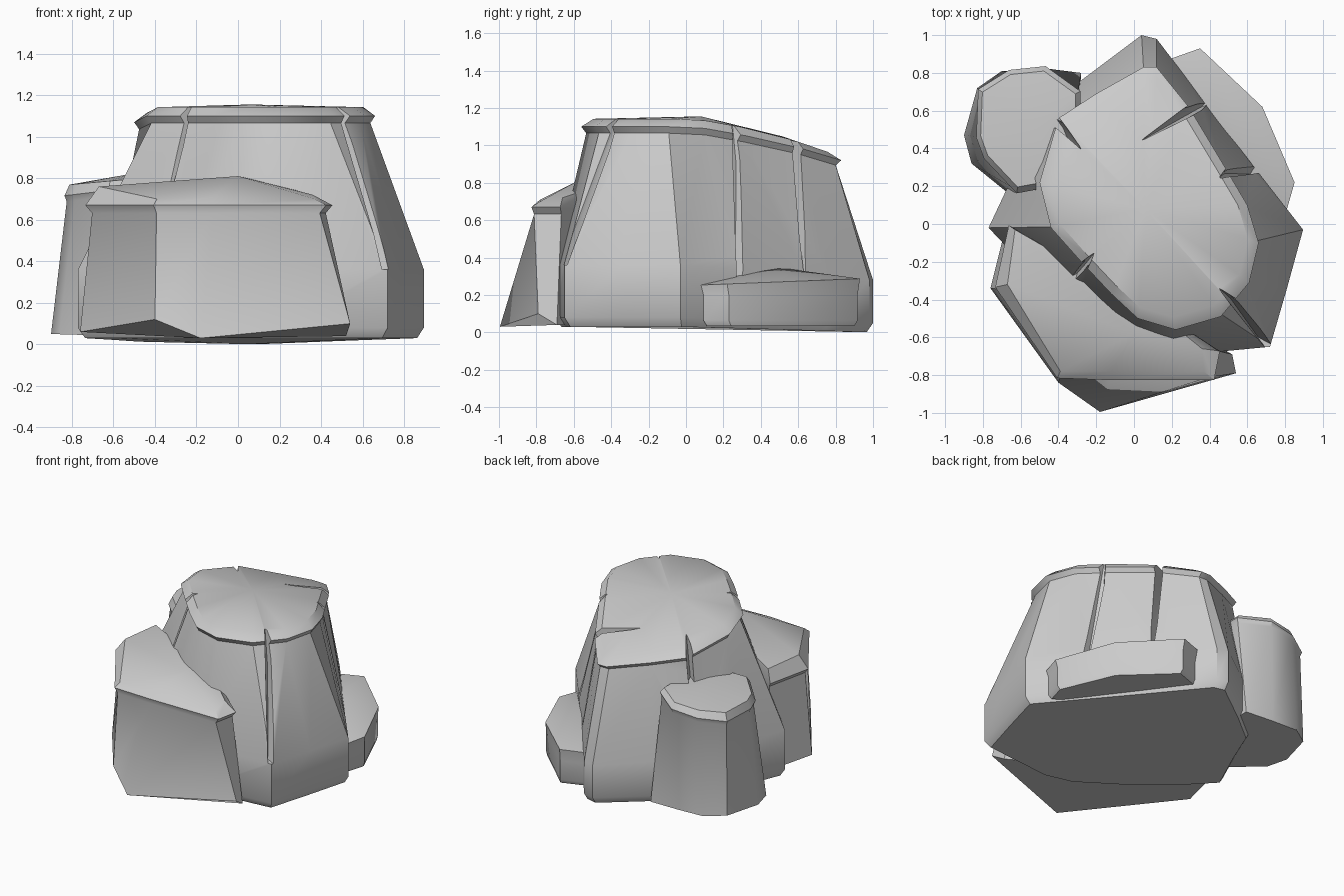
import bpy, bmesh, math
from mathutils import Vector

if "Cube" in bpy.data.objects:
    bpy.data.objects.remove(bpy.data.objects["Cube"])

stone = bpy.data.materials.new("grey stone")
stone.diffuse_color = (0.6, 0.6, 0.6, 1)
stone.use_nodes = True
stone.node_tree.nodes["Principled BSDF"].inputs["Base Color"].default_value = stone.diffuse_color


def finish(name, bm):
    bmesh.ops.recalc_face_normals(bm, faces=bm.faces)
    me = bpy.data.meshes.new(name)
    bm.to_mesh(me)
    bm.free()
    me.materials.append(stone)
    ob = bpy.data.objects.new(name, me)
    bpy.context.collection.objects.link(ob)
    return ob


def ring(outline, scale, z):
    """Outline scaled about its middle; z is a number or a function of x, y."""
    cx = sum(p[0] for p in outline) / len(outline)
    cy = sum(p[1] for p in outline) / len(outline)
    pts = [(cx + (x - cx) * scale, cy + (y - cy) * scale) for x, y in outline]
    return [(x, y, z(x, y) if callable(z) else z) for x, y in pts]


def loft(name, rings, peak):
    bm = bmesh.new()
    loops = [[bm.verts.new(p) for p in r] for r in rings]
    n = len(loops[0])
    for a, b in zip(loops, loops[1:]):
        for i in range(n):
            j = (i + 1) % n
            bm.faces.new((a[i], a[j], b[j], b[i]))
    bm.faces.new(loops[0][::-1])
    tip = bm.verts.new(peak)
    for i in range(n):
        bm.faces.new((loops[-1][i], loops[-1][(i + 1) % n], tip))
    return finish(name, bm)


def smooth(ob):
    bpy.ops.object.select_all(action='DESELECT')
    ob.select_set(True)
    bpy.context.view_layer.objects.active = ob
    bpy.ops.object.shade_smooth_by_angle(angle=math.radians(36))


def cut_cracks(ob, cracks):
    """Wedge grooves: top point, foot point, end of the slit on the top, width."""
    for top, foot, end, w in cracks:
        top, foot = Vector(top), Vector(foot)
        inward = Vector((end[0] - top.x, end[1] - top.y, 0))
        d = inward.normalized()
        side = Vector((-d.y, d.x, 0)) * w
        bm = bmesh.new()
        for p in (top - d * .14 + side * 1.8, top - d * .14 - side * 1.8, top + inward,
                  foot - d * .1 + side, foot - d * .1 - side, foot + d * .03,
                  top + inward * .3 - Vector((0, 0, .3))):
            bm.verts.new(p)
        bmesh.ops.convex_hull(bm, input=bm.verts)
        cutter = finish("crack_cutter", bm)
        cutter.hide_render = True
        mod = ob.modifiers.new("crack", 'BOOLEAN')
        mod.object, mod.operation, mod.solver = cutter, 'DIFFERENCE', 'EXACT'
        bpy.context.view_layer.objects.active = ob
        bpy.ops.object.modifier_apply(modifier=mod.name)
        bpy.data.objects.remove(cutter)


# Main boulder: upright foot, tapering wall, overhanging rim, sloping cap
foot = [(.895, -.03), (.63, .31), (.43, .57), (.28, .77), (.12, .98), (.04, 1), (-.28, .76),
        (-.5, .58), (-.62, .3), (-.77, -.02), (-.6, -.2), (-.3, -.45), (0, -.65), (.2, -.7),
        (.72, -.65), (.81, -.34)]
crown = [(.66, -.1), (.6, .1), (.47, .32), (.29, .62), (.12, .83), (.05, .83), (-.2, .69),
         (-.4, .56), (-.5, .22), (-.44, -.02), (-.28, -.2), (-.12, -.37), (.02, -.5), (.22, -.56),
         (.46, -.49), (.61, -.31)]


def rim_z(x, y):
    return 1.10 - .18 * max(0, y - .05) - .12 * max(0, y - .5)


main = loft("main_boulder", [
    ring(foot, .96, lambda x, y: .03 - .03 * max(0, y)),
    ring(foot, 1, lambda x, y: .08 - .03 * max(0, y)),
    ring(foot, 1, lambda x, y: .36 - .08 * max(0, y)),
    ring(crown, .96, lambda x, y: rim_z(x, y) - .035),
    ring(crown, 1, rim_z),
    ring(crown, .9, lambda x, y: rim_z(x, y) + .042 - .04 * max(0, y - .3))], (.06, .08, 1.155))
cut_cracks(main, [
    ((.54, -.42, 1.2), (.68, -.62, .36), (.44, -.33), .032),
    ((-.28, -.24, 1.2), (-.42, -.4, .5), (-.2, -.14), .05),
    ((.5, .28, 1.2), (.66, .28, .2), (.44, .24), .05),
    ((.29, .6, 1.15), (.39, .64, .3), (0, .42), .026),
    ((-.41, .55, 1.15), (-.5, .58, .35), (-.26, .38), .026)])

# Front boulder: flared foot with a pointed toe, ledge and cap rising to the main boulder
front_foot = [(-.68, -.02), (-.76, -.34), (-.4, -.84), (-.18, -.995), (.54, -.79), (.52, -.69), (.1, -.45)]
front_top = [(-.65, -.02), (-.72, -.34), (-.4, -.81), (-.12, -.82), (.41, -.82), (.44, -.67), (.1, -.45)]
toe_z = [.06, .06, .12, .03, .10, .04, .04]
front = loft("front_boulder", [
    [(x, y, z) for (x, y), z in zip(front_foot, toe_z)],
    ring(front_top, .97, .632),
    ring(front_top, 1.025, .67),
    [(-.63, -.03, .76), (-.67, -.32, .76), (-.39, -.78, .70), (-.12, -.78, .71),
     (.37, -.78, .70), (.36, -.66, .72), (.1, -.45, .79)]], (0, -.58, .81))

# Left boulder: many upright facets, ledge and low cap
left_foot = [(-.9, .47), (-.86, .32), (-.65, .15), (-.35, .2), (-.28, .66), (-.28, .8), (-.5, .81),
             (-.7, .81), (-.83, .72)]
left_top = [(-.83, .46), (-.79, .35), (-.62, .17), (-.35, .22), (-.29, .62), (-.29, .7), (-.47, .83),
            (-.66, .81), (-.82, .71)]
left = loft("left_boulder", [
    ring(left_foot, 1, lambda x, y: .05 - .03 * (x + .9)),
    ring(left_top, .98, lambda x, y: .69 + .12 * (x + .8)),
    ring(left_top, 1.02, lambda x, y: .72 + .12 * (x + .8)),
    ring(left_top, .93, lambda x, y: .77 + .09 * (x + .8))], (-.52, .5, .82))

# Low slab at the back right
slab_line = [(.81, .08), (.85, .22), (.68, .62), (.35, .93), (.18, .87), (.3, .4)]
slab = loft("low_slab", [
    ring(slab_line, .93, .035),
    ring(slab_line, .97, .065),
    ring(slab_line, .97, .2),
    ring(slab_line, 1, lambda x, y: .25 + .04 * y)], (.46, .47, .35))

for ob in (main, front, left, slab):
    smooth(ob)
